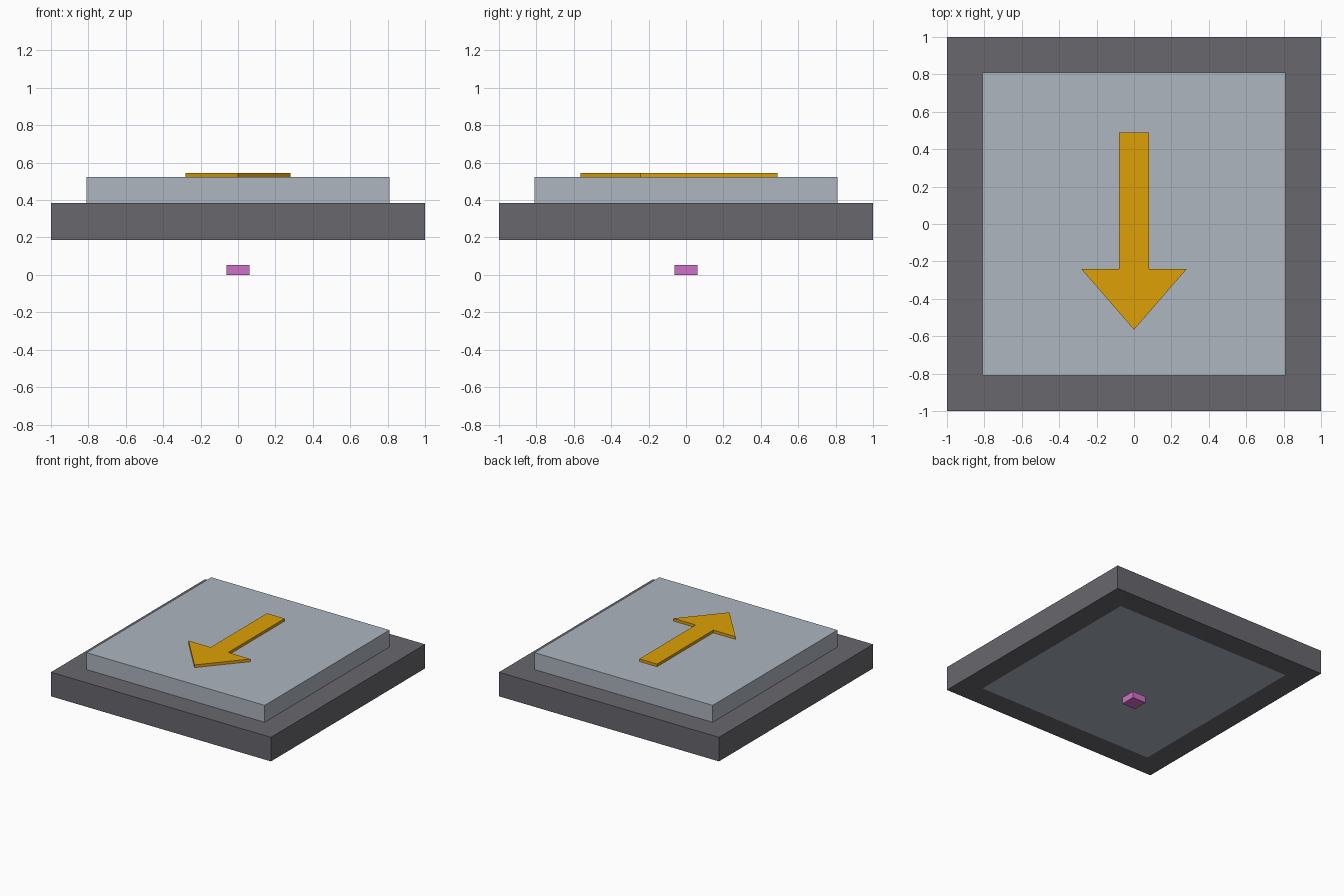
import bpy, bmesh

if "Cube" in bpy.data.objects:
    bpy.data.objects.remove(bpy.data.objects["Cube"])


def material(name, rgb):
    mat = bpy.data.materials.new(name)
    mat.diffuse_color = (*[(c / 255) ** 2.2 for c in rgb], 1)
    mat.use_nodes = True
    mat.node_tree.nodes["Principled BSDF"].inputs["Base Color"].default_value = mat.diffuse_color
    return mat


def prism(name, outline, z0, z1, mat):
    """Extrude a counter-clockwise outline from z0 to z1."""
    bm = bmesh.new()
    face = bm.faces.new([bm.verts.new((x, y, z0)) for x, y in outline])
    ext = bmesh.ops.extrude_face_region(bm, geom=[face], use_keep_orig=True)
    top = [v for v in ext["geom"] if isinstance(v, bmesh.types.BMVert)]
    bmesh.ops.translate(bm, verts=top, vec=(0, 0, z1 - z0))
    return finish(name, bm, mat)


def finish(name, bm, mat):
    bmesh.ops.recalc_face_normals(bm, faces=bm.faces)
    mesh = bpy.data.meshes.new(name)
    bm.to_mesh(mesh)
    bm.free()
    mesh.materials.append(mat)
    obj = bpy.data.objects.new(name, mesh)
    bpy.context.collection.objects.link(obj)
    return obj


def square(h):
    return [(-h, -h), (h, -h), (h, h), (-h, h)]


def square_ring(name, outer, inner, z0, z1, mat):
    """Square frame with a square through-hole."""
    bm = bmesh.new()
    loops = [[bm.verts.new((x, y, z)) for x, y in square(h)]
             for h, z in ((outer, z0), (outer, z1), (inner, z1), (inner, z0))]
    for a, b in zip(loops, loops[1:] + loops[:1]):
        for i in range(4):
            j = (i + 1) % 4
            bm.faces.new((a[i], a[j], b[j], b[i]))
    return finish(name, bm, mat)


dark = material("dark_grey", (104, 103, 109))
steel = material("blue_grey", (172, 180, 191))
amber = material("amber", (221, 160, 14))
pink = material("pink", (208, 112, 198))

# Outer frame, with the plate filling its opening flush at the bottom
square_ring("base_frame", 1.0, 0.81, 0.187, 0.385, dark)
prism("raised_plate", square(0.81), 0.187, 0.524, steel)

# Direction arrow pointing to the front: right half mirrored to the left
half = [(0.08, -0.24), (0.08, 0.49)]
right = [(0.282, -0.24)] + half
left = [(-x, y) for x, y in reversed(right)]
prism("direction_arrow", [(0, -0.565)] + right + left, 0.524, 0.546, amber)

# Small marker block floating underneath
prism("marker_block", square(0.062), 0.0, 0.053, pink)
